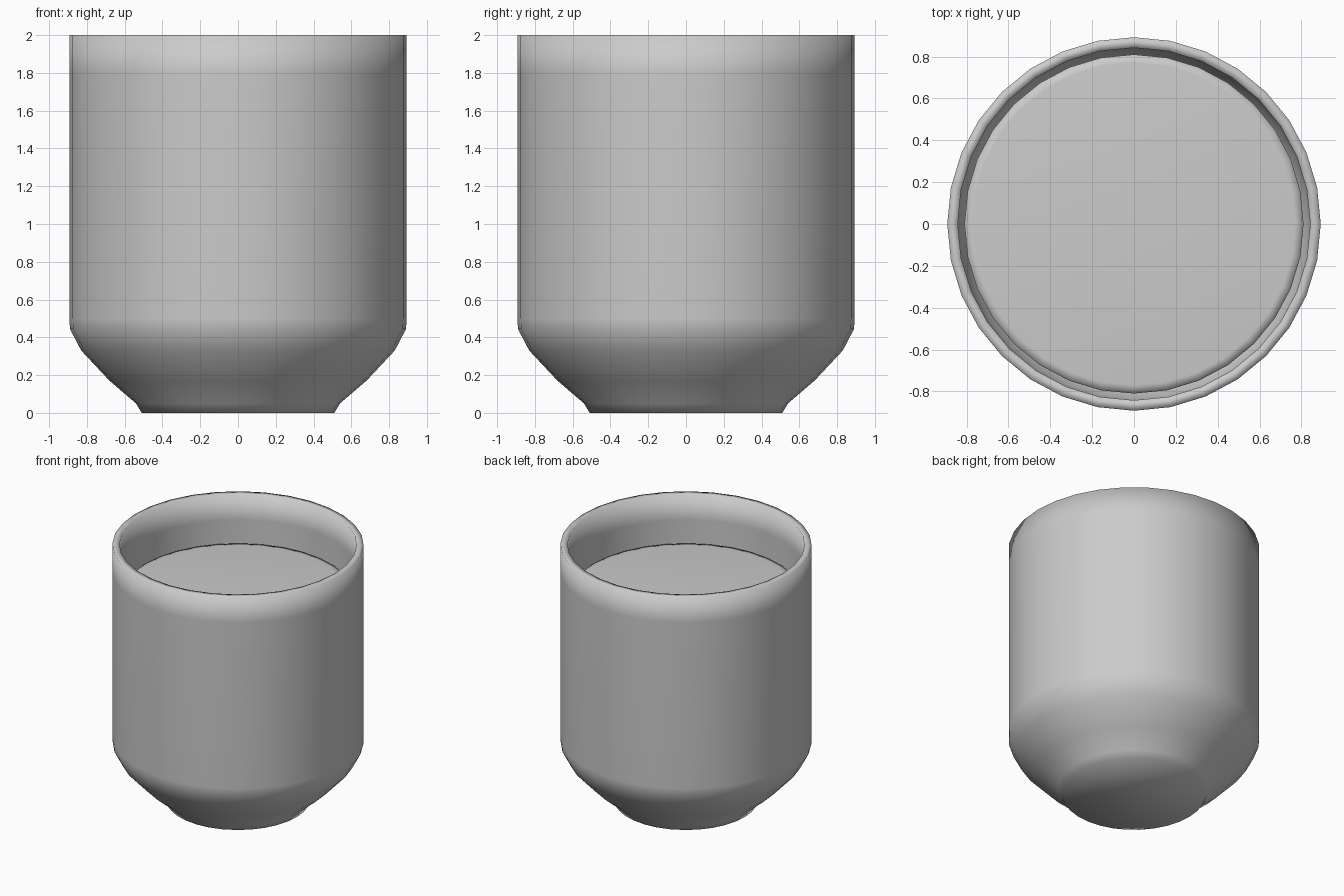
import bpy, bmesh
from math import cos, sin, pi

if "Cube" in bpy.data.objects:
    bpy.data.objects.remove(bpy.data.objects["Cube"])

SEGMENTS = 32


def lathe(name, profile):
    """Revolve a (radius, z) profile round z and cap both ends."""
    bm = bmesh.new()
    rings = []
    for r, z in profile:
        rings.append([bm.verts.new((r * cos(2 * pi * i / SEGMENTS),
                                    r * sin(2 * pi * i / SEGMENTS), z))
                      for i in range(SEGMENTS)])
    for a, b in zip(rings, rings[1:]):
        for i in range(SEGMENTS):
            j = (i + 1) % SEGMENTS
            bm.faces.new((a[i], a[j], b[j], b[i]))
    bm.faces.new(rings[0][::-1])
    bm.faces.new(rings[-1])
    bmesh.ops.recalc_face_normals(bm, faces=bm.faces)
    for f in bm.faces:
        f.smooth = True
    mesh = bpy.data.meshes.new(name)
    bm.to_mesh(mesh)
    bm.free()
    obj = bpy.data.objects.new(name, mesh)
    bpy.context.collection.objects.link(obj)
    return obj


# Cup: outside from foot to rim, then back down the inside
lathe("cup", [
    (0.51, 0.0), (0.54, 0.05), (0.68, 0.17), (0.83, 0.33), (0.89, 0.445),
    (0.892, 0.5), (0.892, 1.8), (0.892, 2.0),
    (0.842, 2.0), (0.842, 1.8), (0.842, 0.51), (0.835, 0.46),
    (0.79, 0.36), (0.65, 0.21), (0.50, 0.08), (0.47, 0.05)])

# Drink: flat surface with a soft edge, filling the inside of the cup
lathe("drink", [
    (0.46, 0.07), (0.62, 0.22), (0.76, 0.38), (0.80, 0.47), (0.81, 0.54),
    (0.81, 1.58), (0.81, 1.63), (0.77, 1.635)])
